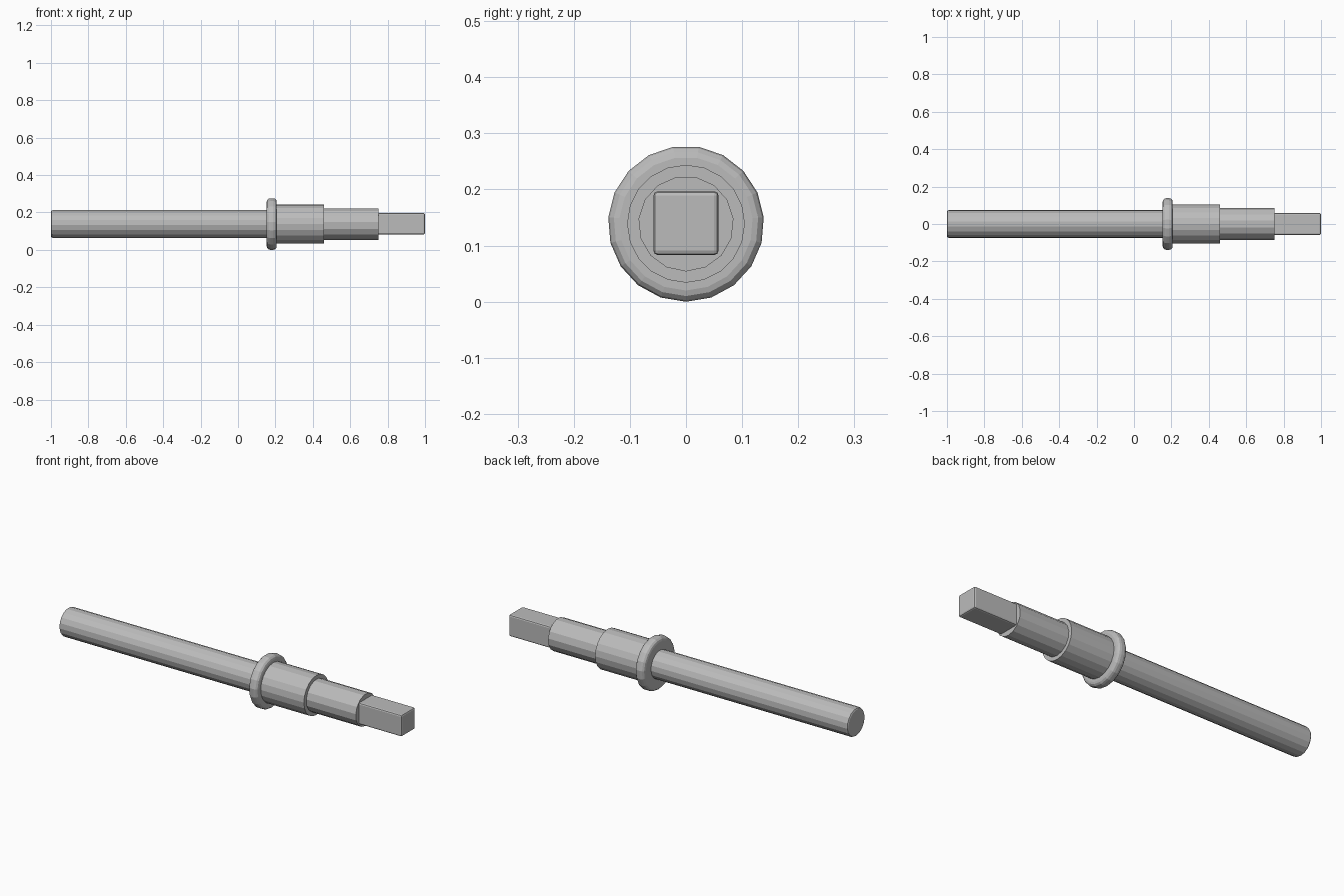
import bpy
import bmesh
from math import pi, sin, cos

cube = bpy.data.objects.get("Cube")
if cube:
    bpy.data.objects.remove(cube)

AXIS_Z = 0.139

steel = bpy.data.materials.new("grey steel")
steel.use_nodes = True
steel.diffuse_color = (0.5, 0.5, 0.5, 1)
steel.node_tree.nodes["Principled BSDF"].inputs["Base Color"].default_value = (0.5, 0.5, 0.5, 1)


def add_object(name, bm):
    bmesh.ops.recalc_face_normals(bm, faces=bm.faces[:])
    mesh = bpy.data.meshes.new(name)
    bm.to_mesh(mesh)
    bm.free()
    mesh.materials.append(steel)
    obj = bpy.data.objects.new(name, mesh)
    obj.location.z = AXIS_Z
    bpy.context.collection.objects.link(obj)
    return obj


def turned(name, profile, sides):
    """Closed solid turned about the x axis from (x, radius) points, one corner at the bottom."""
    bm = bmesh.new()
    rings = []
    for x, r in profile:
        angles = [2 * pi * i / sides for i in range(sides)]
        rings.append([bm.verts.new((x, r * sin(a), -r * cos(a))) for a in angles])
    for a, b in zip(rings, rings[1:]):
        for i in range(sides):
            j = (i + 1) % sides
            bm.faces.new((a[i], a[j], b[j], b[i]))
    bm.faces.new(rings[0])
    bm.faces.new(rings[-1])
    return add_object(name, bm)


# Long round shaft with a small chamfer on its free end
turned("long_shaft", [(-1, 0.066), (-0.997, 0.072), (-0.99, 0.075), (0.18, 0.075)], 17)

# Collar with rounded rims
BEVEL = 0.02
arc = [(BEVEL * (1 - cos(t)), BEVEL * (sin(t) - 1)) for t in (0, pi / 6, pi / 3, pi / 2)]
left_rim = [(0.153 + dx, 0.139 + dr) for dx, dr in arc]
right_rim = [(0.207 - dx, 0.139 + dr) for dx, dr in reversed(arc)]
turned("collar", left_rim + right_rim, 19)

# Two stepped shoulders
turned("large_shoulder", [(0.18, 0.105), (0.46, 0.105)], 20)
turned("small_shoulder", [(0.44, 0.085), (0.75, 0.085)], 15)

# Square drive end with softened edges
bm = bmesh.new()
bmesh.ops.create_cube(bm, size=1)
bmesh.ops.scale(bm, vec=(0.35, 0.116, 0.114), verts=bm.verts[:])
bmesh.ops.translate(bm, vec=(0.825, 0, 0.001), verts=bm.verts[:])
bmesh.ops.bevel(bm, geom=bm.edges[:], offset=0.008, segments=2, profile=0.5, affect='EDGES')
add_object("square_drive", bm)
